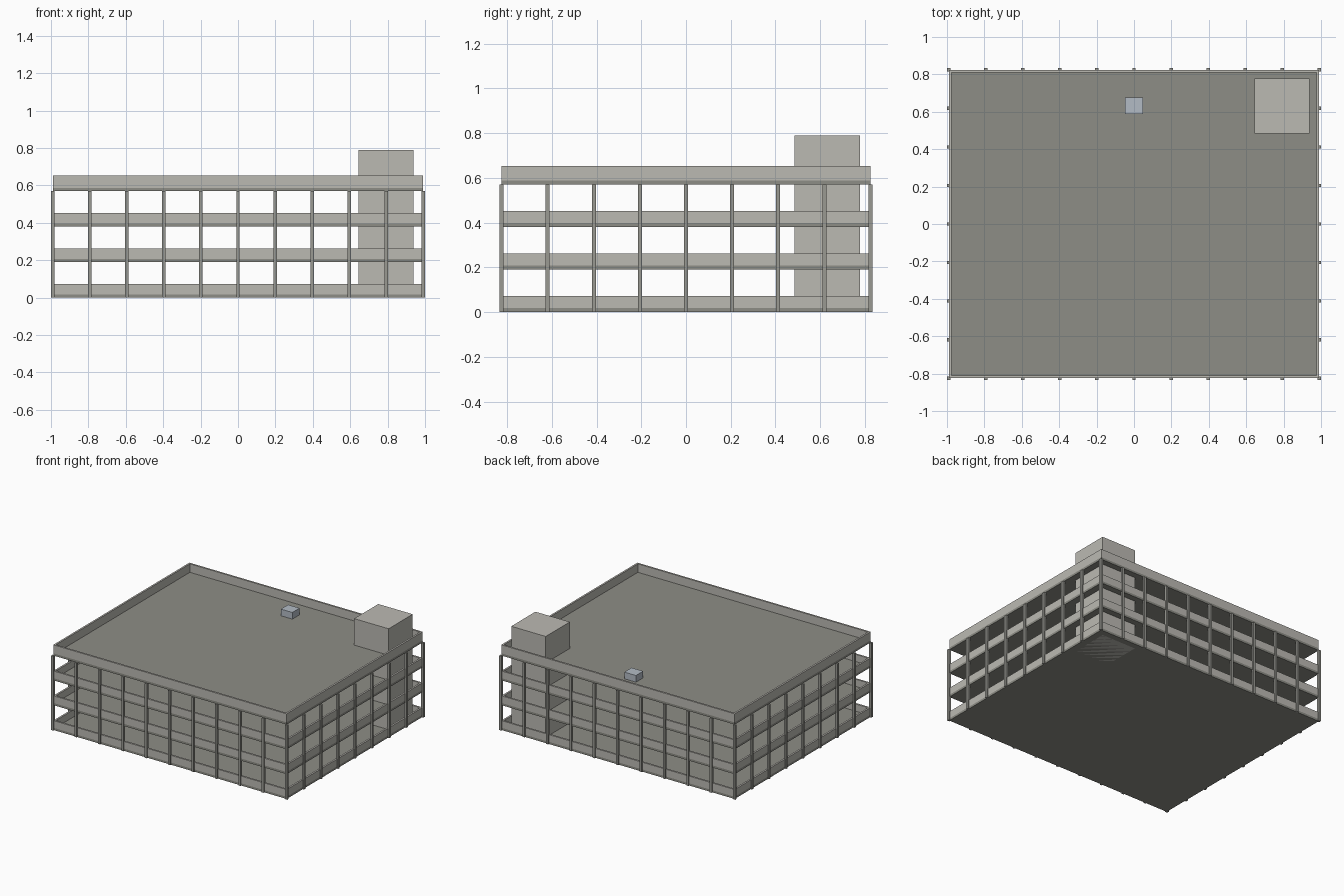
import bpy, bmesh

if "Cube" in bpy.data.objects:
    bpy.data.objects.remove(bpy.data.objects["Cube"])

HX, HY = 0.989, 0.824        # half size of the decks
PITCH, SLAB = 0.19, 0.017    # floor spacing, deck thickness
WALL = 0.014                 # parapet thickness
COL = 0.018                  # column width
COL_TOP = 3 * PITCH


def material(name, rgb):
    m = bpy.data.materials.new(name)
    m.diffuse_color = (*rgb, 1)
    m.use_nodes = True
    m.node_tree.nodes["Principled BSDF"].inputs["Base Color"].default_value = m.diffuse_color
    return m


concrete = material("concrete", (0.50, 0.49, 0.45))
asphalt = material("asphalt", (0.27, 0.27, 0.24))
frame = material("frame_grey", (0.32, 0.32, 0.29))
metal = material("metal", (0.45, 0.50, 0.56))


def make(name, bm, mat):
    bmesh.ops.recalc_face_normals(bm, faces=bm.faces)
    me = bpy.data.meshes.new(name)
    bm.to_mesh(me)
    bm.free()
    me.materials.append(mat)
    ob = bpy.data.objects.new(name, me)
    bpy.context.collection.objects.link(ob)
    return ob


def box(name, lo, hi, mat):
    bm = bmesh.new()
    bmesh.ops.create_cube(bm, size=1)
    for v in bm.verts:
        v.co = [(a + b) / 2 + c * (b - a) for a, b, c in zip(lo, hi, v.co)]
    return make(name, bm, mat)


def parapet(name, z0, z1):
    # closed rectangular ring swept around the deck edge
    bm = bmesh.new()
    section = [(0, z0), (0, z1), (WALL, z1), (WALL, z0)]
    corners = [(-1, -1), (1, -1), (1, 1), (-1, 1)]
    rings = [[bm.verts.new((sx * (HX - d), sy * (HY - d), z)) for d, z in section]
             for sx, sy in corners]
    for i in range(4):
        a, b = rings[i], rings[(i + 1) % 4]
        for j in range(4):
            k = (j + 1) % 4
            bm.faces.new((a[j], b[j], b[k], a[k]))
    return make(name, bm, concrete)


# Decks with perimeter walls; the roof wall is a little taller
for i in range(4):
    z = i * PITCH
    kind = "roof" if i == 3 else f"floor_{i}"
    box(f"{kind}_deck", (-HX, -HY, z), (HX, HY, z + SLAB), asphalt)
    parapet(f"{kind}_parapet", z + SLAB, z + (0.082 if i == 3 else 0.072))

# Perimeter columns: 11 along the front and back, 9 along the sides
cx, cy = 1 - COL / 2, HY
spots = [(-cx + 2 * cx * i / 10, s * cy) for i in range(11) for s in (-1, 1)]
spots += [(s * cx, -cy + 2 * cy * i / 8) for i in range(1, 8) for s in (-1, 1)]
h = COL / 2
for n, (x, y) in enumerate(spots):
    box(f"column_{n}", (x - h, y - h, 0), (x + h, y + h, COL_TOP), frame)

# Stair tower and rooftop unit
box("stair_tower", (0.645, 0.485, 0), (0.937, 0.777, 0.79), concrete)
box("roof_unit", (-0.049, 0.588, COL_TOP + SLAB), (0.049, 0.676, 0.638), metal)
